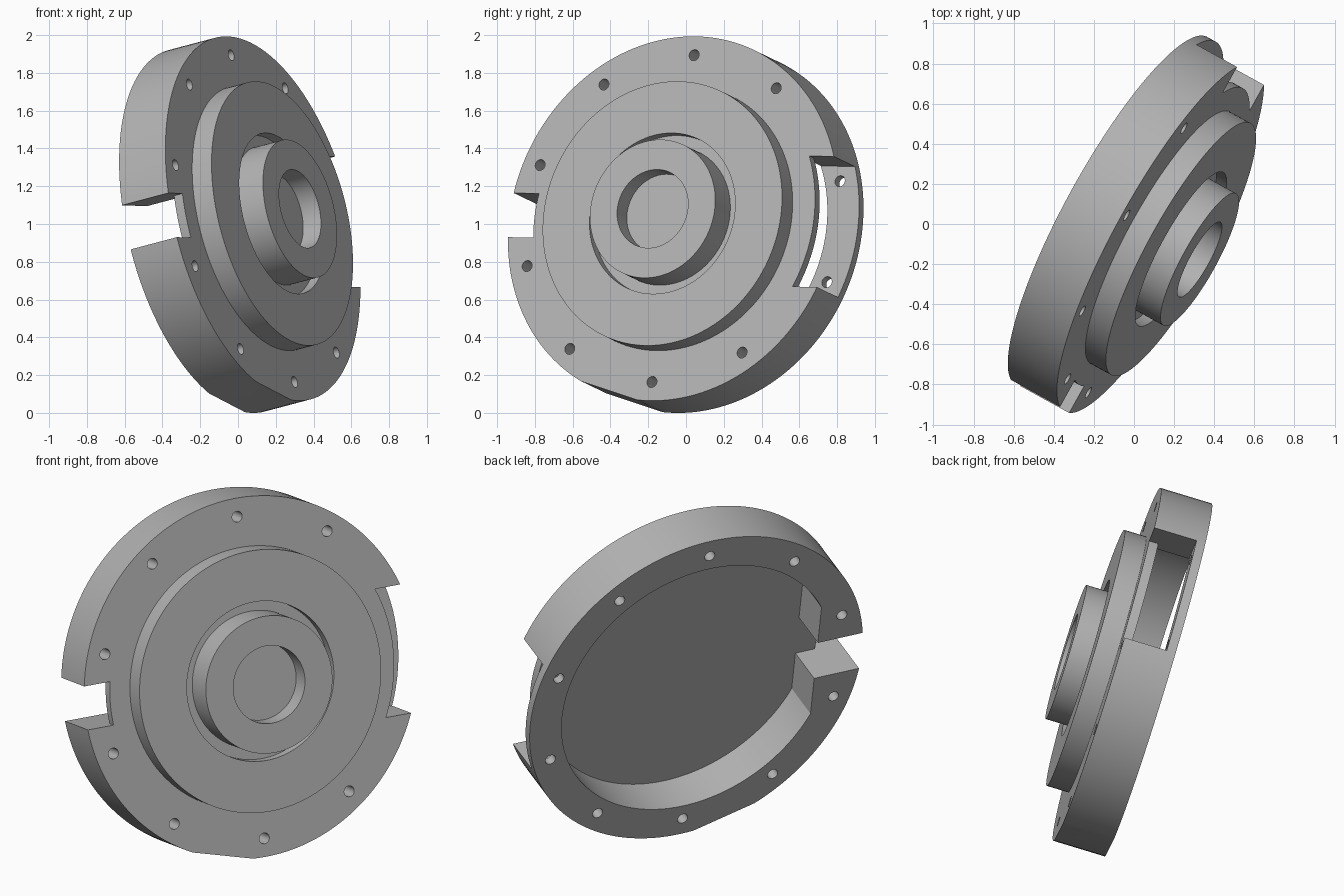
import bpy, bmesh, math
from mathutils import Matrix, Vector

cube = bpy.data.objects.get("Cube")
if cube:
    bpy.data.objects.remove(cube, do_unlink=True)

SEGS = 160
THICK, FLOOR, LIP = 0.287, 0.235, 0.05   # flange, recess floor and slot lip heights

grey = bpy.data.materials.new("machined grey")
grey.use_nodes = True
grey.diffuse_color = (0.45, 0.45, 0.45, 1)
grey.node_tree.nodes["Principled BSDF"].inputs["Base Color"].default_value = (0.45, 0.45, 0.45, 1)

# Placement: local z is the disc axis, the origin is the back centre
axis = Vector((0.853, -0.47, 0.226)).normalized()
side = Vector((0, 0, 1)).cross(axis).normalized()
up = axis.cross(side)
place = Matrix((side, up, axis)).transposed().to_4x4()
place = Matrix.Translation((-0.113, 0.066, 0.964)) @ place @ Matrix.Rotation(math.radians(-1.1), 4, 'Z')


def add_object(name, bm):
    bmesh.ops.recalc_face_normals(bm, faces=bm.faces)
    mesh = bpy.data.meshes.new(name)
    bm.to_mesh(mesh)
    bm.free()
    mesh.materials.append(grey)
    obj = bpy.data.objects.new(name, mesh)
    bpy.context.collection.objects.link(obj)
    return obj


def circle(radius, count=SEGS, centre=(0, 0)):
    return [(centre[0] + radius * math.cos(math.tau * i / count),
             centre[1] + radius * math.sin(math.tau * i / count)) for i in range(count)]


def lathe(name, profile):
    bm = bmesh.new()
    rings = [[bm.verts.new((x, y, z)) for x, y in circle(r)] for r, z in profile]
    for low, high in zip(rings, rings[1:]):
        for i in range(SEGS):
            j = (i + 1) % SEGS
            bm.faces.new((low[i], low[j], high[j], high[i]))
    bm.faces.new(rings[0])
    bm.faces.new(rings[-1])
    return add_object(name, bm)


def prism(name, outline, z0, z1):
    bm = bmesh.new()
    low = [bm.verts.new((x, y, z0)) for x, y in outline]
    high = [bm.verts.new((x, y, z1)) for x, y in outline]
    bm.faces.new(low)
    bm.faces.new(high)
    for i in range(len(low)):
        j = (i + 1) % len(low)
        bm.faces.new((low[i], low[j], high[j], high[i]))
    return add_object(name, bm)


def box(x0, x1, half):
    return [(x0, -half), (x1, -half), (x1, half), (x0, half)]


def outside_arc(sign, radius, half):
    ys = [half * (i / 12 - 1) for i in range(25)]
    arc = [(sign * math.sqrt(radius ** 2 - y * y), y) for y in ys]
    return arc + [(sign * 1.3, half), (sign * 1.3, -half)]


# Flange, raised step, ring groove, hub and blind bore in one profile
step = THICK + 0.12
hub = step + 0.11
body = lathe("flanged_cover", [
    (0.99, 0), (0.99, THICK), (0.718, THICK), (0.718, step), (0.437, step),
    (0.437, step - 0.06), (0.376, step - 0.06), (0.376, hub), (0.213, hub), (0.213, step)])

# Back recess with one flat side
flat = 0.715
corner = math.acos(-flat / 0.8)
recess = [(0.8 * math.cos(corner * (i / 64 - 1)), 0.8 * math.sin(corner * (i / 64 - 1)))
          for i in range(129)]
cutters = [prism("recess_cutter", recess, -0.1, FLOOR)]

# Narrow through slot, and wide slot that leaves a thin lip at the back
cutters += [
    prism("narrow_slot_wall_cutter", box(-1.3, -0.69, 0.12), -0.1, FLOOR),
    prism("narrow_slot_edge_cutter", outside_arc(-1, 0.838, 0.12), -0.1, 0.4),
    prism("wide_slot_wall_cutter", box(0.65, 1.3, 0.355), LIP, FLOOR),
    prism("wide_slot_edge_cutter", outside_arc(1, 0.852, 0.355), LIP, 0.4),
]

# Shallow flat on the lower rim
rim_flat = prism("rim_flat_cutter", box(0.973, 1.3, 0.3), -0.1, 0.4)
rim_flat.data.transform(Matrix.Rotation(math.radians(255), 4, 'Z'))
cutters.append(rim_flat)

# Ten bolt holes
for k in range(10):
    angle = math.radians(18 + 36 * k)
    centre = (0.888 * math.cos(angle), 0.888 * math.sin(angle))
    cutters.append(prism("bolt_hole_cutter", circle(0.03, 24, centre), -0.1, 0.4))

bpy.ops.object.select_all(action='DESELECT')
bpy.context.view_layer.objects.active = body
body.select_set(True)
for cutter in cutters:
    cutter.hide_render = True
    mod = body.modifiers.new("cut", 'BOOLEAN')
    mod.operation = 'DIFFERENCE'
    mod.solver = 'EXACT'
    mod.object = cutter
    bpy.ops.object.modifier_apply(modifier=mod.name)
    bpy.data.objects.remove(cutter, do_unlink=True)

body.data.transform(place)
bpy.ops.object.shade_smooth_by_angle(angle=math.radians(25))
